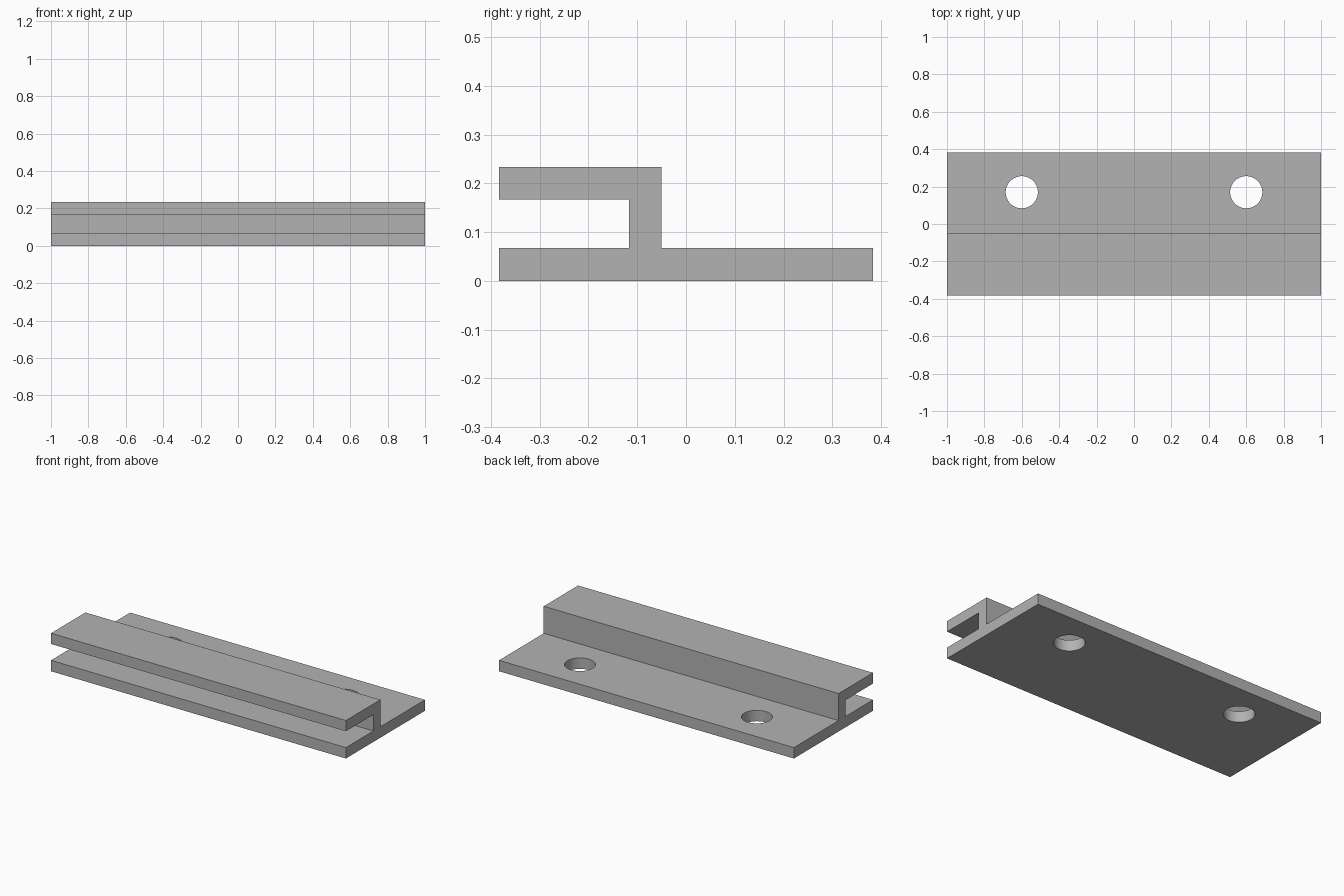
import bpy
import bmesh

cube = bpy.data.objects.get("Cube")
if cube:
    bpy.data.objects.remove(cube, do_unlink=True)

# Plain grey metal
grey = bpy.data.materials.new("grey_metal")
grey.use_nodes = True
colour = (0.45, 0.45, 0.45, 1)
grey.diffuse_color = colour
grey.node_tree.nodes["Principled BSDF"].inputs["Base Color"].default_value = colour

# Rail cross-section as (y, z): base flange, web and forward-facing top lip
DEPTH, THICK, HEIGHT = 0.383, 0.067, 0.233
WEB_FRONT, WEB_BACK, LIP = -0.117, -0.05, 0.167
profile = [(-DEPTH, 0), (DEPTH, 0), (DEPTH, THICK), (WEB_BACK, THICK),
           (WEB_BACK, HEIGHT), (-DEPTH, HEIGHT), (-DEPTH, LIP),
           (WEB_FRONT, LIP), (WEB_FRONT, THICK), (-DEPTH, THICK)]

# Extrude the section along the rail
bm = bmesh.new()
end = bm.faces.new([bm.verts.new((-1, y, z)) for y, z in profile])
extruded = bmesh.ops.extrude_face_region(bm, geom=[end])["geom"]
bmesh.ops.translate(bm, vec=(2, 0, 0),
                    verts=[v for v in extruded if isinstance(v, bmesh.types.BMVert)])
bmesh.ops.recalc_face_normals(bm, faces=bm.faces)
mesh = bpy.data.meshes.new("mounting_rail")
bm.to_mesh(mesh)
bm.free()
mesh.materials.append(grey)
rail = bpy.data.objects.new("mounting_rail", mesh)
bpy.context.collection.objects.link(rail)

# Two screw holes through the base flange
for side, x in (("right", -0.6), ("left", 0.6)):
    bpy.ops.mesh.primitive_cylinder_add(vertices=64, radius=0.086, depth=0.3,
                                        location=(x, 0.17, THICK / 2))
    cutter = bpy.context.object
    cutter.name = side + "_hole_cutter"
    cutter.data.materials.append(grey)
    cutter.hide_render = True
    cutter.hide_set(True)
    cut = rail.modifiers.new(side + "_hole", "BOOLEAN")
    cut.operation = "DIFFERENCE"
    cut.solver = "EXACT"
    cut.object = cutter

# Apply the cuts, drop the cutters and smooth the hole walls
bpy.context.view_layer.objects.active = rail
rail.select_set(True)
for cut in list(rail.modifiers):
    cutter = cut.object
    bpy.ops.object.modifier_apply(modifier=cut.name)
    bpy.data.objects.remove(cutter, do_unlink=True)
bpy.ops.object.shade_smooth_by_angle()
